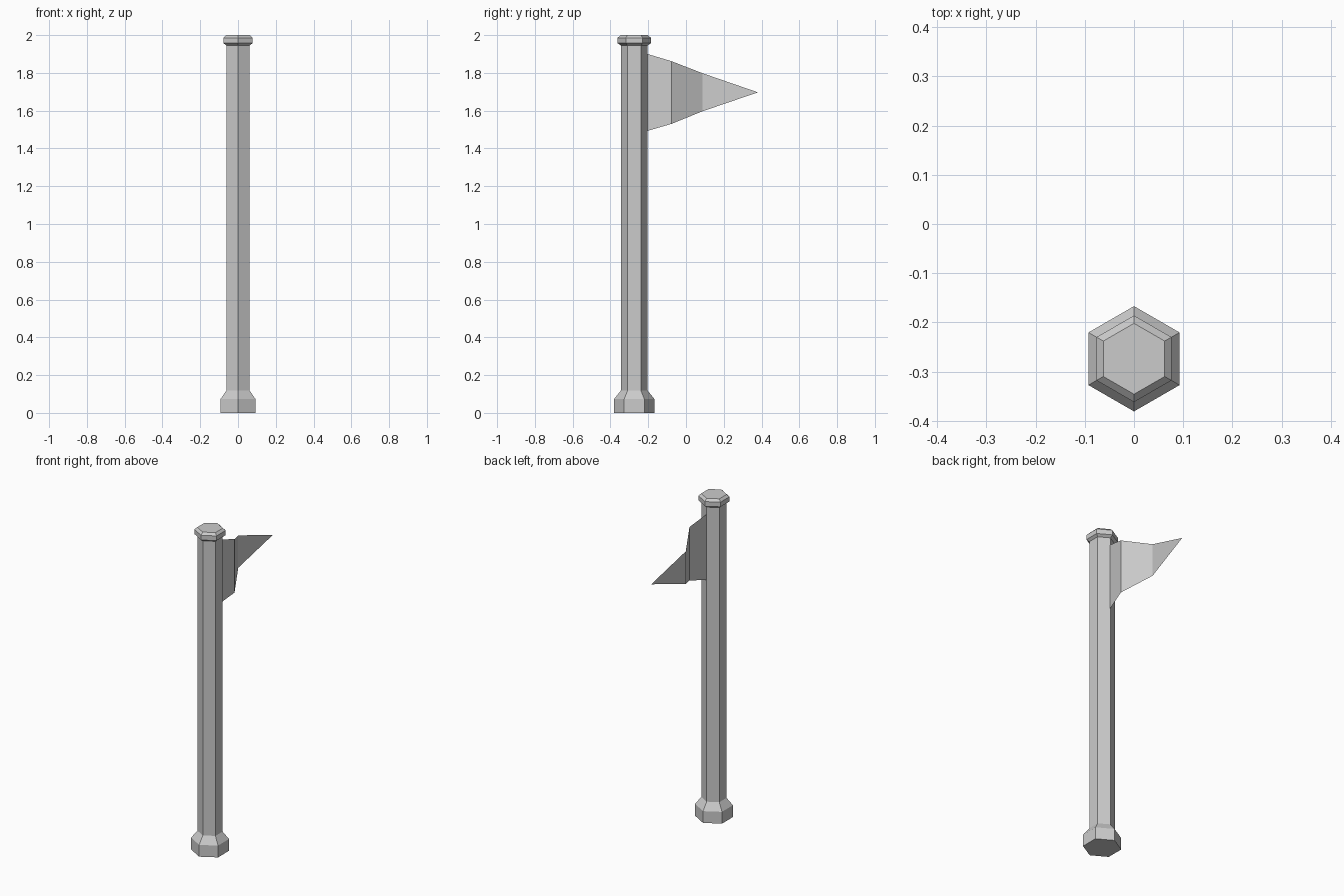
import bpy
import bmesh
from math import cos, sin, pi

default_cube = bpy.data.objects.get("Cube")
if default_cube:
    bpy.data.objects.remove(default_cube, do_unlink=True)

SIDES = 6
POLE_Y = -0.274
POLE_R = 0.071

# Single flat grey
grey = bpy.data.materials.new("plain grey")
grey.use_nodes = True
grey.diffuse_color = (0.6, 0.6, 0.6, 1)
shader = next(n for n in grey.node_tree.nodes if n.type == "BSDF_PRINCIPLED")
shader.inputs["Base Color"].default_value = grey.diffuse_color


def finish(name, bm):
    mesh = bpy.data.meshes.new(name)
    bm.to_mesh(mesh)
    bm.free()
    mesh.materials.append(grey)
    obj = bpy.data.objects.new(name, mesh)
    bpy.context.collection.objects.link(obj)
    return obj


def hex_part(name, profile, close_bottom=False, close_top=False):
    """Stack six-sided rings given as (radius, height)."""
    bm = bmesh.new()
    rings = []
    for r, z in profile:
        angles = [pi / 2 + 2 * pi * i / SIDES for i in range(SIDES)]
        rings.append([bm.verts.new((r * cos(a), POLE_Y + r * sin(a), z)) for a in angles])
    for low, high in zip(rings, rings[1:]):
        for i in range(SIDES):
            j = (i + 1) % SIDES
            bm.faces.new((low[i], low[j], high[j], high[i]))
    if close_bottom:
        bm.faces.new(rings[0][::-1])
    if close_top:
        bm.faces.new(rings[-1])
    return finish(name, bm)


# Flared foot, long shaft and bevelled cap
hex_part("pole_base", [(0.107, 0), (0.107, 0.073), (POLE_R, 0.118)], close_bottom=True)
hex_part("pole_shaft", [(POLE_R, 0.118), (POLE_R, 1.945)])
hex_part("pole_cap", [(POLE_R, 1.945), (0.088, 1.957), (0.088, 1.986), (0.072, 2)], close_top=True)

# Folded pennant: x, y, bottom, top of each fold, then the tip
folds = [(0.002, -0.204, 1.493, 1.90), (0.03, -0.077, 1.53, 1.862), (-0.06, 0.088, 1.597, 1.798)]
bm = bmesh.new()
edges = [[bm.verts.new((x, y, z)) for z in (low, high)] for x, y, low, high in folds]
tip = bm.verts.new((-0.028, 0.381, 1.697))
for near, far in zip(edges, edges[1:]):
    bm.faces.new((near[0], far[0], far[1], near[1]))
bm.faces.new((edges[-1][0], tip, edges[-1][1]))
finish("pennant", bm)
